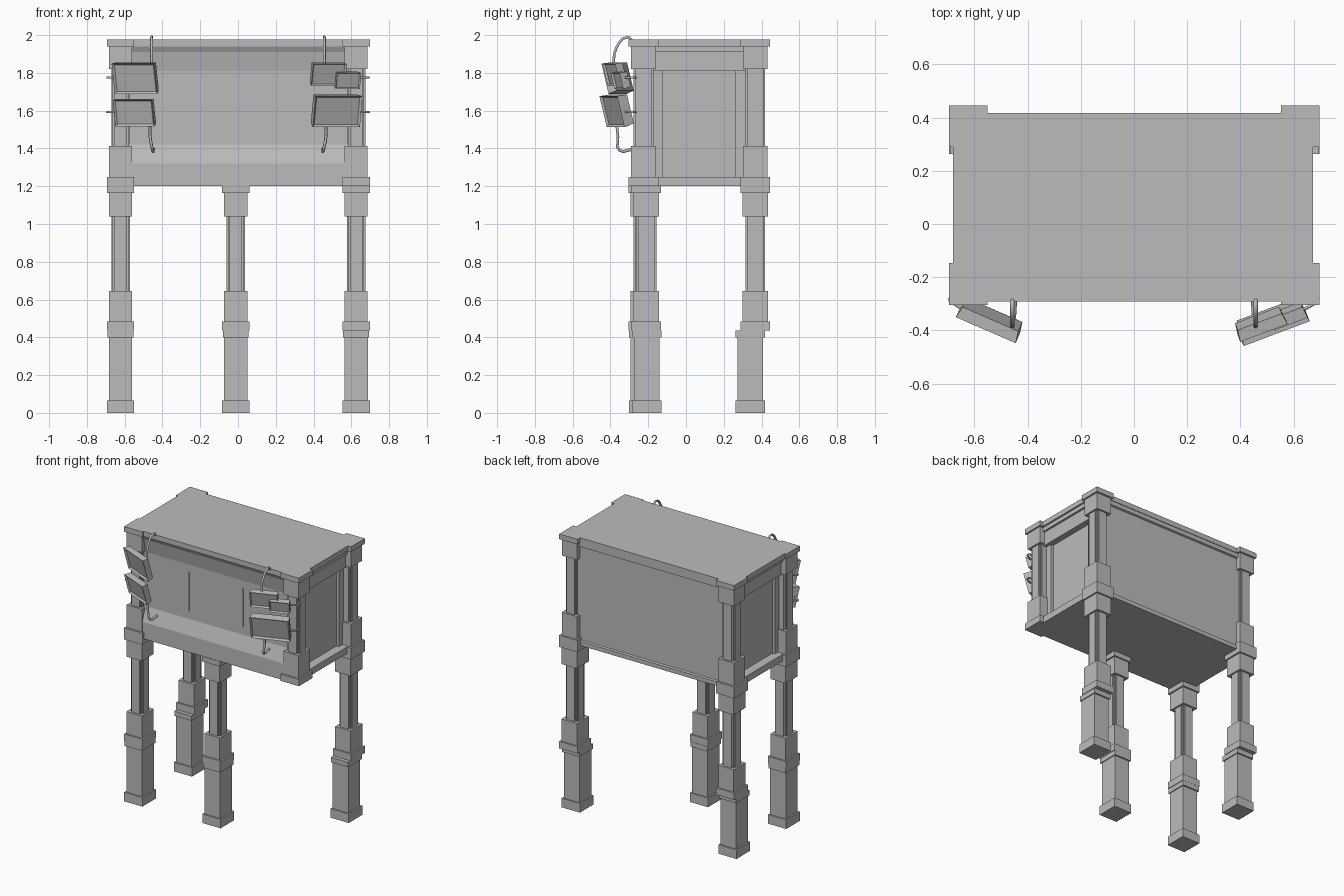
import bpy, bmesh
from mathutils import Matrix, Vector, Euler

cube = bpy.data.objects.get("Cube")
if cube:
    bpy.data.objects.remove(cube)

GREY = (0.5, 0.5, 0.5, 1)
mat = bpy.data.materials.new("plain grey")
mat.use_nodes = True
mat.diffuse_color = GREY
mat.node_tree.nodes["Principled BSDF"].inputs["Base Color"].default_value = GREY


def finish(name, bm):
    bmesh.ops.recalc_face_normals(bm, faces=bm.faces)
    mesh = bpy.data.meshes.new(name)
    bm.to_mesh(mesh)
    bm.free()
    mesh.materials.append(mat)
    obj = bpy.data.objects.new(name, mesh)
    bpy.context.collection.objects.link(obj)
    return obj


def add_box(bm, x0, x1, y0, y1, z0, z1):
    size = Matrix.Diagonal((x1 - x0, y1 - y0, z1 - z0, 1))
    place = Matrix.Translation(((x0 + x1) / 2, (y0 + y1) / 2, (z0 + z1) / 2))
    return bmesh.ops.create_cube(bm, size=1, matrix=place @ size)["verts"]


def box(name, *limits):
    bm = bmesh.new()
    add_box(bm, *limits)
    return finish(name, bm)


def block(bm, x, y, w, d, z0, z1):
    add_box(bm, x - w / 2, x + w / 2, y - d / 2, y + d / 2, z0, z1)


def fluted(bm, x, y, z0, z1):
    # Cross-shaped shaft with notched corners
    block(bm, x, y, 0.098, 0.066, z0, z1)
    block(bm, x, y, 0.066, 0.105, z0, z1)
    block(bm, x, y, 0.084, 0.088, z0, z1)


def post(name, x, y):
    bm = bmesh.new()
    block(bm, x, y, 0.145, 0.157, 1.2, 1.248)
    block(bm, x, y, 0.122, 0.13, 1.248, 1.412)
    fluted(bm, x, y, 1.412, 1.82)
    block(bm, x, y, 0.122, 0.13, 1.82, 1.94)
    block(bm, x, y, 0.145, 0.157, 1.94, 1.977)
    finish(name, bm)


def leg(name, x, y, lower_y):
    bm = bmesh.new()
    block(bm, x, lower_y, 0.145, 0.155, 0, 0.065)
    block(bm, x, lower_y, 0.124, 0.135, 0.065, 0.4)
    block(bm, x, lower_y, 0.137, 0.155, 0.4, 0.435)
    block(bm, x, y, 0.145, 0.157, 0.435, 0.485)
    block(bm, x, y, 0.122, 0.135, 0.485, 0.645)
    fluted(bm, x, y, 0.645, 1.04)
    block(bm, x, y, 0.122, 0.135, 1.04, 1.165)
    block(bm, x, y, 0.145, 0.157, 1.165, 1.2)
    finish(name, bm)


# Corner posts and the four legs
LEFT, RIGHT, FRONT, BACK = 0.625, -0.622, -0.225, 0.367
post("front_left_post", LEFT, FRONT)
post("front_right_post", RIGHT, FRONT)
post("back_left_post", LEFT, BACK)
post("back_right_post", RIGHT, BACK)
leg("front_right_leg", RIGHT, -0.225, -0.225)
leg("front_middle_leg", -0.012, -0.21, -0.207)
leg("back_left_leg", LEFT, BACK, 0.34)
leg("back_right_leg", RIGHT, BACK, 0.34)

# Cabinet body: front and back mouldings in one extruded profile
profile = [(-0.285, 1.2), (-0.285, 1.32), (-0.25, 1.42), (-0.25, 1.81),
           (-0.27, 1.91), (-0.285, 1.94), (0.412, 1.94), (0.412, 1.91),
           (0.4, 1.905), (0.4, 1.235), (0.412, 1.23), (0.412, 1.2)]
bm = bmesh.new()
face = bm.faces.new([bm.verts.new((-0.6, y, z)) for y, z in profile])
ends = bmesh.ops.extrude_face_region(bm, geom=[face])["geom"]
bmesh.ops.translate(bm, vec=(1.2, 0, 0),
                    verts=[v for v in ends if isinstance(v, bmesh.types.BMVert)])
finish("cabinet_body", bm)
box("top_slab", -0.68, 0.672, -0.292, 0.416, 1.94, 1.977)

# Side sills, friezes and raised side panels
for side, s in (("left", 1), ("right", -1)):
    def side_box(name, reach, *rest):
        box(side + name, *sorted((s * 0.59, s * reach)), *rest)
    side_box("_sill", 0.665, -0.2, 0.34, 1.2, 1.248)
    side_box("_frieze", 0.645, -0.2, 0.34, 1.81, 1.91)
    side_box("_cornice", 0.66, -0.2, 0.34, 1.91, 1.94)
    side_box("_front_stile", 0.62, -0.2, -0.125, 1.248, 1.81)
    side_box("_back_stile", 0.62, 0.26, 0.34, 1.248, 1.81)
    box(side + "_front_slot", s * 0.215 - 0.005, s * 0.215 + 0.005,
        -0.257, -0.24, 1.48, 1.755)


def screen(name, x, y, z, w, h, yaw, depth=0.045):
    # Shallow tapered case with a recessed pane
    bm = bmesh.new()
    for v in add_box(bm, -w / 2, w / 2, -depth / 2, depth / 2, -h / 2, h / 2):
        if v.co.y > 0:
            v.co.x *= 0.93
            v.co.z *= 0.93
    bm.normal_update()
    front = min(bm.faces, key=lambda f: f.normal.y)
    bmesh.ops.inset_region(bm, faces=[front], thickness=h * 0.09)
    bmesh.ops.translate(bm, verts=front.verts, vec=(0, 0.012, 0))
    turn = Euler((0.25, 0, yaw)).to_matrix().to_4x4()
    bm.transform(Matrix.Translation((x, y, z)) @ turn)
    finish(name, bm)


screen("right_upper_screen", -0.54, -0.36, 1.775, 0.245, 0.165, -0.41)
screen("right_lower_screen", -0.545, -0.355, 1.592, 0.225, 0.145, -0.41)
screen("left_upper_screen", 0.475, -0.375, 1.795, 0.19, 0.12, 0.36)
screen("left_small_screen", 0.578, -0.345, 1.762, 0.135, 0.088, 0.36)
screen("left_lower_screen", 0.518, -0.365, 1.602, 0.265, 0.17, 0.36, 0.06)


def cable(name, points, radius=0.008):
    curve = bpy.data.curves.new(name, "CURVE")
    curve.dimensions = "3D"
    curve.bevel_depth = radius
    curve.bevel_resolution = 1
    curve.resolution_u = 3
    curve.use_fill_caps = True
    spline = curve.splines.new("BEZIER")
    spline.bezier_points.add(len(points) - 1)
    for p, co in zip(spline.bezier_points, points):
        p.co = co
        p.handle_left_type = p.handle_right_type = "AUTO"
    curve.materials.append(mat)
    obj = bpy.data.objects.new(name, curve)
    bpy.context.collection.objects.link(obj)


# Cables over the top, under the screens, and mounts on the post sides
for side, s in (("left", 1), ("right", -1)):
    x = s * 0.457
    cable(side + "_top_cable", [(x, -0.285, 1.97), (x, -0.31, 1.99),
                                (x, -0.37, 1.93), (x, -0.385, 1.84)])
    cable(side + "_bottom_cable", [(s * 0.465, -0.37, 1.55), (s * 0.465, -0.36, 1.46),
                                   (s * 0.452, -0.353, 1.39), (s * 0.447, -0.285, 1.395)])
    for level, z in (("upper", 1.775), ("lower", 1.592)):
        cable(side + "_" + level + "_mount",
              [(s * 0.655, -0.265, z), (s * 0.692, -0.28, z), (s * 0.675, -0.3, z),
               (s * 0.61, -0.33, z)], 0.006)
